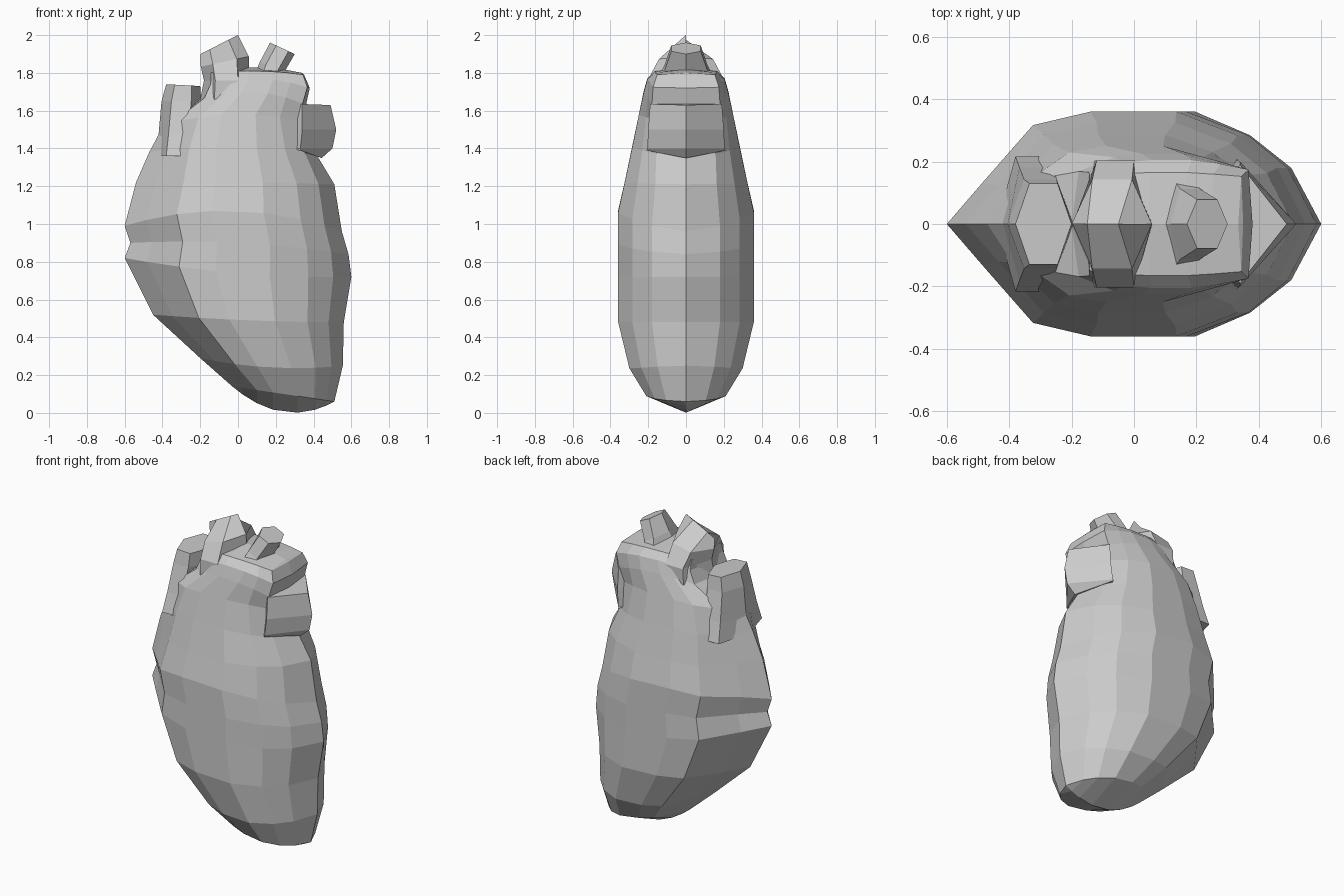
import bpy, bmesh, math

if "Cube" in bpy.data.objects:
    bpy.data.objects.remove(bpy.data.objects["Cube"], do_unlink=True)

GREY = (0.6, 0.6, 0.6, 1)
mat = bpy.data.materials.new("Plain grey")
mat.use_nodes = True
mat.diffuse_color = GREY
mat.node_tree.nodes["Principled BSDF"].inputs["Base Color"].default_value = GREY


def finish(name, bm):
    """Weld, orient and link a mesh, flat shaded."""
    bmesh.ops.remove_doubles(bm, verts=bm.verts, dist=0.0005)
    bmesh.ops.recalc_face_normals(bm, faces=bm.faces)
    mesh = bpy.data.meshes.new(name)
    bm.to_mesh(mesh)
    bm.free()
    mesh.materials.append(mat)
    obj = bpy.data.objects.new(name, mesh)
    bpy.context.collection.objects.link(obj)
    return obj


def strip(bm, a, b, closed):
    """Bridge two equal rows of vertices with quads."""
    n = len(a)
    for i in range(n if closed else n - 1):
        j = (i + 1) % n
        bm.faces.new((a[i], a[j], b[j], b[i]))


def vessel(name, sides, offset, rings):
    """Loft polygon rings (x, z, radius x, radius y, tilt) into a stump."""
    bm = bmesh.new()
    rows = []
    for cx, cz, rx, ry, tilt in rings:
        t = math.radians(tilt)
        row = []
        for i in range(sides):
            a = 2 * math.pi * (i + offset) / sides
            u = rx * math.cos(a)
            row.append(bm.verts.new((cx + u * math.cos(t), ry * math.sin(a), cz + u * math.sin(t))))
        rows.append(row)
    for a, b in zip(rows, rows[1:]):
        strip(bm, a, b, True)
    if rings[-1][3] > 0:
        bm.faces.new(rows[-1])
    bm.faces.new(rows[0][::-1])
    return finish(name, bm)


# Main body: lens-shaped half rows stacked upwards, mirrored front to back
ACROSS = [0, 0.1, 0.24, 0.4, 0.64, 0.81, 0.92, 1]
BULGE = [0, 0.37, 0.88, 1, 1, 0.79, 0.5, 0]
# right x, z, left x, z, middle z, half depth, bluntness of the ends
ROWS = [
    (-0.03, 0.14, 0.51, 0.06, 0.005, 0.0, 0),
    (-0.03, 0.14, 0.51, 0.06, 0.10, 0.21, 0),
    (-0.20, 0.29, 0.555, 0.25, 0.24, 0.30, 0),
    (-0.45, 0.52, 0.56, 0.48, 0.49, 0.36, 0),
    (-0.60, 0.82, 0.60, 0.72, 0.74, 0.36, 0),
    (-0.57, 0.90, 0.585, 0.84, 0.90, 0.36, 0),
    (-0.60, 0.99, 0.55, 0.96, 1.07, 0.36, 0),
    (-0.54, 1.22, 0.51, 1.21, 1.22, 0.325, 0),
    (-0.47, 1.38, 0.42, 1.36, 1.41, 0.285, 0.1),
    (-0.39, 1.53, 0.365, 1.54, 1.58, 0.25, 0.3),
    (-0.20, 1.66, 0.36, 1.63, 1.70, 0.225, 0.6),
    (-0.16, 1.74, 0.38, 1.72, 1.77, 0.205, 0.7),
    (-0.15, 1.80, 0.35, 1.79, 1.81, 0.165, 0.85),
    (-0.15, 1.81, 0.34, 1.80, 1.83, 0.0, 0.85),
]
bm = bmesh.new()
rows = []
for xl, zl, xr, zr, zc, depth, blunt in ROWS:
    row = []
    for i, (t, b) in enumerate(zip(ACROSS, BULGE)):
        if 0 < i < 7:
            b += (1 - b) * blunt
        if i == 1:
            t *= 1 - blunt
        elif i == 6:
            t += (1 - t) * blunt
        sag = (zc - (zl + zr) / 2) * 4 * t * (1 - t)
        row.append(bm.verts.new((xl + (xr - xl) * t, -depth * b, zl + (zr - zl) * t + sag)))
    rows.append(row)
for a, b in zip(rows, rows[1:]):
    strip(bm, a, b, False)
bmesh.ops.remove_doubles(bm, verts=bm.verts, dist=0.0005)
# second half
half = bmesh.ops.duplicate(bm, geom=bm.verts[:] + bm.edges[:] + bm.faces[:])["geom"]
for v in half:
    if isinstance(v, bmesh.types.BMVert):
        v.co.y *= -1
finish("heart_body", bm)

# Large central vessel rising to a slanted ridge
vessel("main_vessel", 6, 0, [
    (-0.05, 1.66, 0.15, 0.235, 0), (-0.06, 1.76, 0.12, 0.235, 0),
    (-0.07, 1.86, 0.13, 0.165, 12), (-0.10, 1.95, 0.112, 0.0, 27)])

# Small angled branch beside it
vessel("small_branch", 6, 0, [
    (0.16, 1.76, 0.08, 0.17, -25), (0.18, 1.83, 0.07, 0.13, -25),
    (0.235, 1.93, 0.072, 0.09, -25)])

# Stump on the right shoulder
vessel("right_stump", 6, 0, [
    (-0.32, 1.36, 0.12, 0.25, 0), (-0.315, 1.48, 0.105, 0.21, 0),
    (-0.30, 1.65, 0.105, 0.165, 0), (-0.29, 1.735, 0.09, 0.15, -3)])

# Wedge-shaped lobe on the left shoulder
vessel("left_lobe", 4, 0, [
    (0.33, 1.39, 0.12, 0.21, -20), (0.33, 1.40, 0.17, 0.205, 0),
    (0.34, 1.50, 0.18, 0.20, 0), (0.34, 1.635, 0.15, 0.19, -2)])
